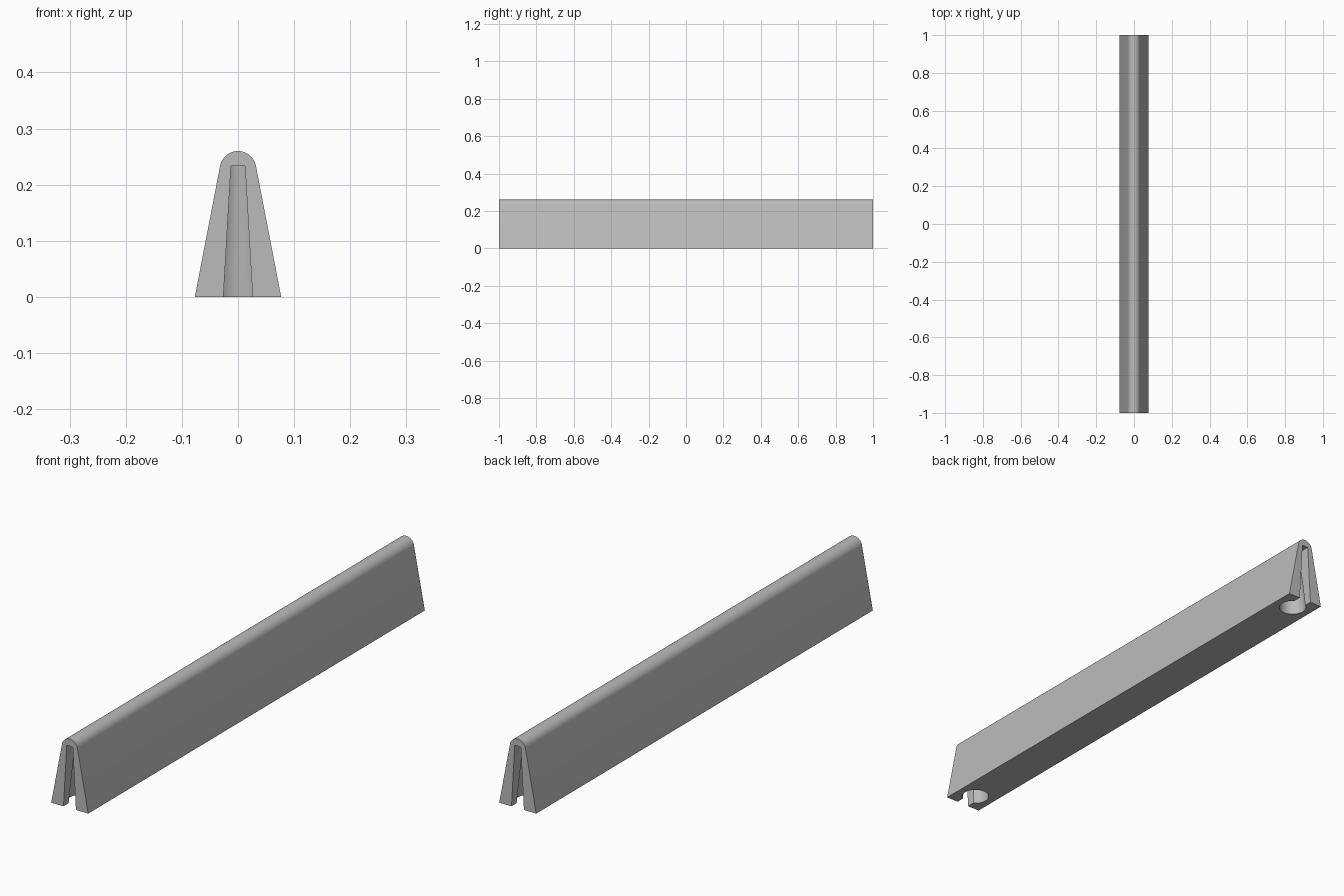
import bpy, bmesh
from math import sin, cos, asin, radians, pi

cube = bpy.data.objects.get("Cube")
if cube:
    bpy.data.objects.remove(cube)

HALF_LENGTH = 1.0
BASE_HALF_WIDTH = 0.077
CAP_RADIUS, CAP_Z = 0.0325, 0.2275
HOLE_Y, HOLE_TOP = 0.927, 0.233

grey = bpy.data.materials.new("light grey")
grey.use_nodes = True
color = (0.5, 0.5, 0.5, 1)
grey.diffuse_color = color
grey.node_tree.nodes["Principled BSDF"].inputs["Base Color"].default_value = color


def loft(name, start, end):
    """Closed solid between two outlines with matching points."""
    bm = bmesh.new()
    a = [bm.verts.new(p) for p in start]
    b = [bm.verts.new(p) for p in end]
    bm.faces.new(a)
    bm.faces.new(b[::-1])
    for i in range(len(a)):
        j = (i + 1) % len(a)
        bm.faces.new((a[i], b[i], b[j], a[j]))
    bmesh.ops.recalc_face_normals(bm, faces=bm.faces)
    mesh = bpy.data.meshes.new(name)
    bm.to_mesh(mesh)
    bm.free()
    mesh.materials.append(grey)
    obj = bpy.data.objects.new(name, mesh)
    bpy.context.collection.objects.link(obj)
    return obj


def keyhole(side, z):
    """Round socket outline with a slot running out through the end."""
    t = z / HOLE_TOP
    radius = 0.05 + (0.0245 - 0.05) * t
    slot = 0.026 + (0.0125 - 0.026) * t
    gap = asin(slot / radius)
    steps = 40
    pts = []
    for i in range(steps + 1):
        angle = gap + (2 * pi - 2 * gap) * i / steps
        pts.append((radius * sin(angle), side * (HOLE_Y + radius * cos(angle)), z))
    outside = side * (HALF_LENGTH + 0.05)
    return pts + [(-slot, outside, z), (slot, outside, z)]


# Tapered wall with a rounded ridge
tilt = radians(10.9)
outline = [(-BASE_HALF_WIDTH, 0), (BASE_HALF_WIDTH, 0)]
for i in range(25):
    a = tilt + (pi - 2 * tilt) * i / 24
    outline.append((CAP_RADIUS * cos(a), CAP_Z + CAP_RADIUS * sin(a)))
barrier = loft("barrier_wall",
               [(x, -HALF_LENGTH, z) for x, z in outline],
               [(x, HALF_LENGTH, z) for x, z in outline])

# Matching tapered sockets at both ends
cutters = []
for side, label in ((-1, "front"), (1, "back")):
    cutter = loft(label + "_socket_cutter", keyhole(side, -0.02), keyhole(side, HOLE_TOP))
    cutter.hide_render = True
    cutters.append(cutter)
    mod = barrier.modifiers.new(label + "_socket", "BOOLEAN")
    mod.operation = "DIFFERENCE"
    mod.solver = "EXACT"
    mod.object = cutter

bpy.ops.object.select_all(action="DESELECT")
barrier.select_set(True)
bpy.context.view_layer.objects.active = barrier
for mod in list(barrier.modifiers):
    bpy.ops.object.modifier_apply(modifier=mod.name)
for cutter in cutters:
    bpy.data.objects.remove(cutter)

bpy.ops.object.shade_smooth_by_angle(angle=radians(30))
